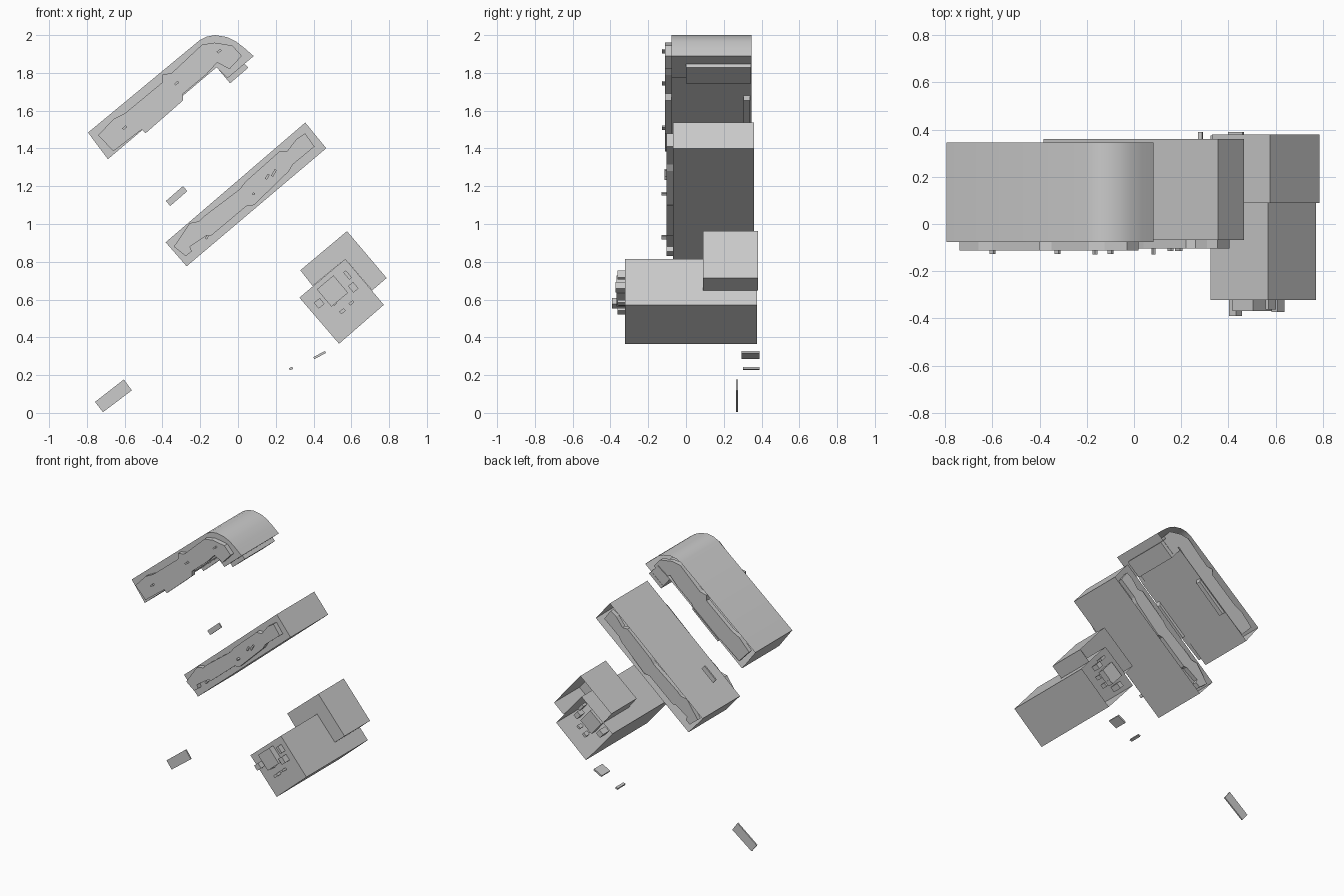
import bpy, bmesh, math


def prism(name, profile, y0, y1, open_back=False, smooth=False):
    """Extrude an (x, z) outline from y0 (front) to y1 (back)."""
    bm = bmesh.new()
    front = [bm.verts.new((x, y0, z)) for x, z in profile]
    back = [bm.verts.new((x, y1, z)) for x, z in profile]
    n = len(profile)
    bm.faces.new(front)
    if not open_back:
        bm.faces.new(back[::-1])
    for i in range(n):
        j = (i + 1) % n
        bm.faces.new((front[j], front[i], back[i], back[j]))
    # make the front cap face -y
    bm.normal_update()
    bm.faces.ensure_lookup_table()
    if bm.faces[0].normal.y > 0:
        bmesh.ops.reverse_faces(bm, faces=bm.faces[:])
    me = bpy.data.meshes.new(name)
    bm.to_mesh(me)
    bm.free()
    ob = bpy.data.objects.new(name, me)
    bpy.context.collection.objects.link(ob)
    if smooth:
        bpy.ops.object.select_all(action='DESELECT')
        ob.select_set(True)
        bpy.context.view_layer.objects.active = ob
        bpy.ops.object.shade_smooth_by_angle(angle=math.radians(22))
    return ob


def bar(name, x, z, w, h, y0, y1, angle=40):
    """Tilted rectangular block centred at (x, z)."""
    a = math.radians(angle)
    c, s = math.cos(a), math.sin(a)
    pts = [(x + u * w / 2 * c - v * h / 2 * s, z + u * w / 2 * s + v * h / 2 * c)
           for u, v in ((-1, -1), (1, -1), (1, 1), (-1, 1))]
    return prism(name, pts, y0, y1)


# Upper arm: open-backed shell with a rounded bend
arm = [(-.794, 1.484), (-.689, 1.343), (-.113, 1.83), (-.055, 1.772), (.083, 1.889),
       (.035, 1.931), (-.013, 1.968), (-.06, 1.99), (-.12, 2.0), (-.165, 1.992), (-.203, 1.973)]
prism("upper_arm_shell", arm, -.077, .346, open_back=True, smooth=True)
prism("upper_arm_end_block", [(-.113, 1.83), (-.042, 1.745), (.055, 1.828), (-.016, 1.9)], 0, .344)

# Middle beam: open-backed straight shell
prism("middle_beam_shell", [(.356, 1.537), (.467, 1.401), (-.272, .776), (-.383, .903)],
      -.068, .36, open_back=True)

# Raised front panels, repeated just inside the back openings
arm_panel = [(-.74, 1.47), (-.66, 1.385), (-.51, 1.50), (-.49, 1.48), (-.29, 1.655),
             (-.29, 1.69), (-.17, 1.79), (-.11, 1.855), (-.045, 1.82), (.02, 1.89),
             (-.03, 1.945), (-.125, 1.96), (-.19, 1.95), (-.35, 1.80), (-.40, 1.79),
             (-.40, 1.75), (-.60, 1.585), (-.66, 1.555)]
beam_panel = [(-.34, .88), (-.277, .83), (-.245, .855), (-.255, .88), (-.165, .94),
              (-.14, .94), (.045, 1.095), (.085, 1.10), (.27, 1.28), (.29, 1.315),
              (.405, 1.41), (.355, 1.48), (.31, 1.45), (.26, 1.385), (.22, 1.385),
              (.04, 1.225), (.01, 1.185), (-.175, 1.045), (-.205, 1.015), (-.255, 1.005)]
prism("upper_arm_front_panel", arm_panel, -.112, -.077)
prism("upper_arm_back_panel", arm_panel, .305, .338)
prism("middle_beam_front_panel", beam_panel, -.104, -.068)
prism("middle_beam_back_panel", beam_panel, .32, .352)

# Small studs on the front panels
for i, (x, z) in enumerate([(-.60, 1.51), (-.325, 1.745), (-.10, 1.915)]):
    bar(f"upper_arm_stud_{i}", x, z, .024, .012, -.128, -.11)
for i, (x, z, h, d) in enumerate([(-.165, .93, .02, .13), (.083, 1.16, .012, .13),
                                  (.155, 1.25, .03, .115), (.19, 1.27, .04, .115)]):
    bar(f"middle_beam_stud_{i}", x, z, .012, h, -d, -.1, -30)

# Base: long lower box with a shorter box joined at its upper back
prism("base_box", [(.325, .61), (.535, .366), (.772, .572), (.568, .815)],
      -.323, .376, open_back=True)
prism("base_upper_box", [(.33, .755), (.395, .672), (.568, .815), (.71, .648),
                         (.787, .714), (.577, .962)], .09, .38, open_back=True)

# Base blocks: x, z, width, height, protrusion, on the front and in the back opening
blocks = [(.50, .645, .115, .12, .045), (.43, .58, .04, .04, .068), (.61, .665, .035, .045, .05),
          (.58, .73, .018, .05, .04), (.553, .538, .03, .018, .04),
          (.60, .582, .028, .014, .04), (.51, .582, .022, .022, .035)]
for i, (x, z, w, h, d) in enumerate(blocks):
    bar(f"base_front_block_{i}", x, z, w, h, -.323 - d, -.323)
    bar(f"base_back_block_{i}", x, z, w, h, .37 - d, .37)

# Loose plates around the assembly
bar("plate_middle", -.325, 1.148, .12, .035, .195, .205, 41)
prism("plate_low_left", [(-.757, .058), (-.715, .004), (-.562, .119), (-.604, .177)], .266, .276)
bar("plate_low_right", .432, .306, .07, .012, .295, .39, 28)
bar("pin_low_right", .281, .235, .018, .012, .302, .39, 20)
